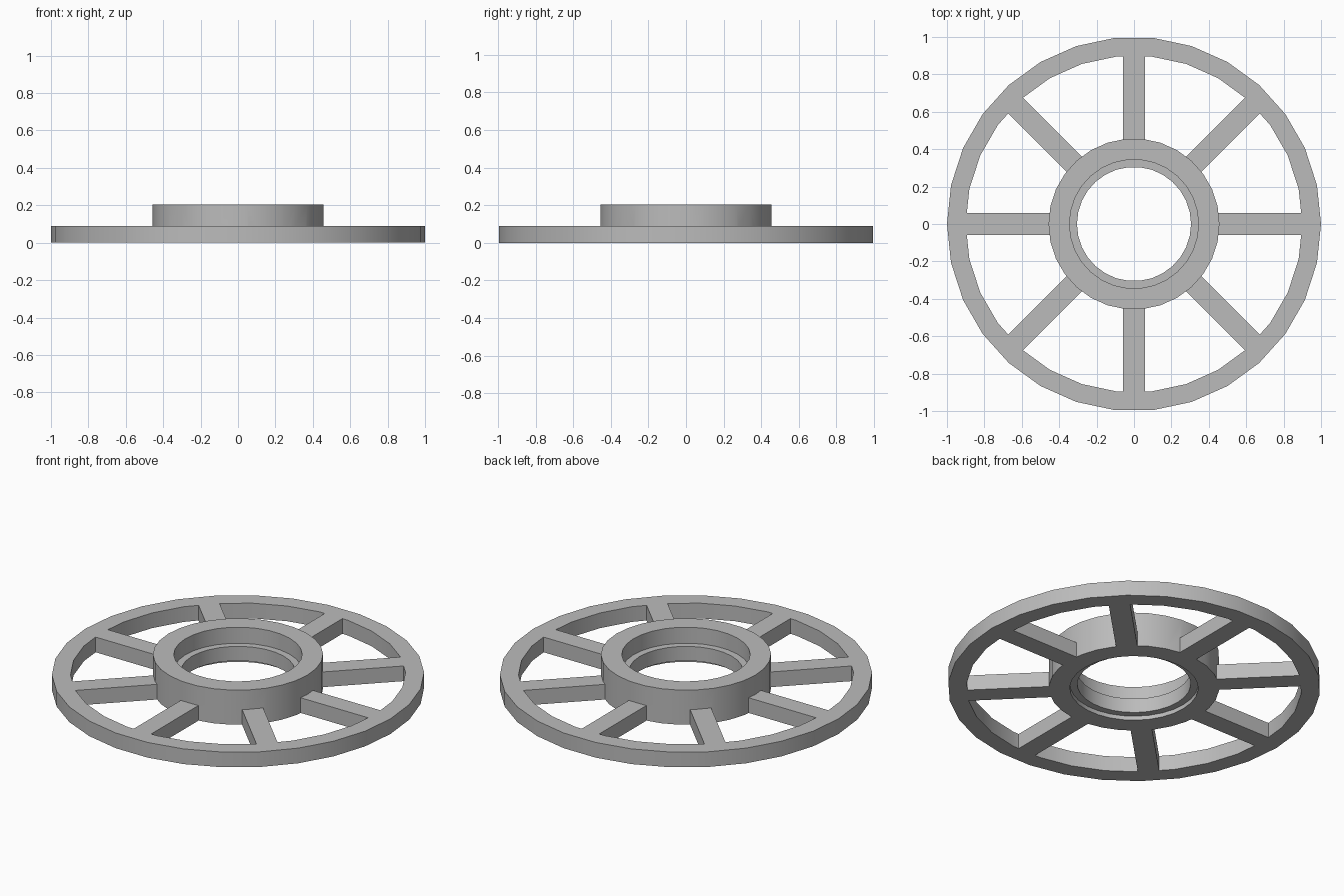
import bpy
import math
from math import cos, sin, pi

SIDES = 30
PLATE_H = 0.09
SPOKE_W = 0.115

if "Cube" in bpy.data.objects:
    bpy.data.objects.remove(bpy.data.objects["Cube"])

metal = bpy.data.materials.new("plain grey")
metal.use_nodes = True
grey = (0.5, 0.5, 0.5, 1)
metal.diffuse_color = grey
metal.node_tree.nodes["Principled BSDF"].inputs["Base Color"].default_value = grey


def add_object(name, verts, faces):
    mesh = bpy.data.meshes.new(name)
    mesh.from_pydata(verts, [], faces)
    mesh.materials.append(metal)
    obj = bpy.data.objects.new(name, mesh)
    bpy.context.collection.objects.link(obj)
    return obj


def lathe(name, profile):
    """Spin a closed (radius, z) profile, counter-clockwise, about z."""
    n = len(profile)
    verts = [(r * cos(2 * pi * i / SIDES), r * sin(2 * pi * i / SIDES), z)
             for i in range(SIDES) for r, z in profile]
    faces = []
    for i in range(SIDES):
        a, b = i * n, (i + 1) % SIDES * n
        for j in range(n):
            k = (j + 1) % n
            faces.append((a + j, b + j, b + k, a + k))
    return add_object(name, verts, faces)


def spoke(name, angle, inner, outer):
    """Flat bar pointing outwards at the given angle."""
    w = SPOKE_W / 2
    outline = [(inner, -w), (outer, -w), (outer, w), (inner, w)]
    verts = [(x * cos(angle) - y * sin(angle), x * sin(angle) + y * cos(angle), z)
             for z in (0, PLATE_H) for x, y in outline]
    faces = [(3, 2, 1, 0), (4, 5, 6, 7)]
    faces += [(i, (i + 1) % 4, (i + 1) % 4 + 4, i + 4) for i in range(4)]
    return add_object(name, verts, faces)


# Outer rim
wheel = lathe("spoked_wheel", [(0.9, 0), (1, 0), (1, PLATE_H), (0.9, PLATE_H)])

# Raised hub with a narrow ring inside its stepped bore
hub = lathe("hub", [(0.345, 0), (0.457, 0), (0.457, 0.205), (0.345, 0.205),
                    (0.345, 0.11), (0.305, 0.11), (0.305, 0.025), (0.345, 0.025)])

# Eight spokes, fused with rim and hub into one casting
spokes = [spoke("spoke", i * pi / 4, 0.4, 0.95) for i in range(8)]
parts = [hub] + spokes
bpy.context.view_layer.objects.active = wheel
for part in parts:
    mod = wheel.modifiers.new("fuse", "BOOLEAN")
    mod.operation = "UNION"
    mod.solver = "EXACT"
    mod.object = part
    bpy.ops.object.modifier_apply(modifier=mod.name)
for part in parts:
    bpy.data.objects.remove(part)

bpy.ops.object.select_all(action="DESELECT")
wheel.select_set(True)
bpy.ops.object.shade_smooth_by_angle(angle=math.radians(30))
